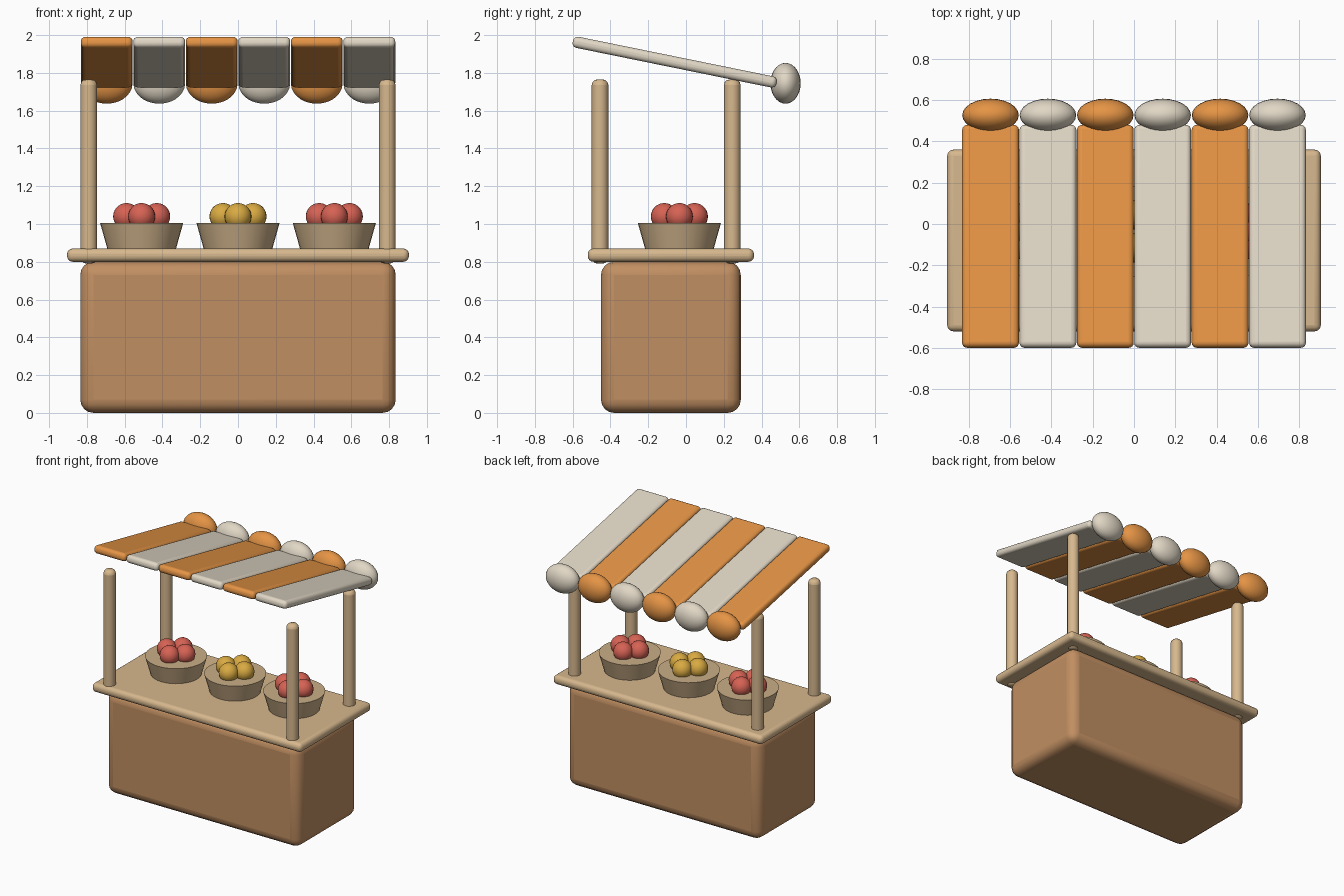
import bpy
from math import radians, sin, cos, tau

if "Cube" in bpy.data.objects:
    bpy.data.objects.remove(bpy.data.objects["Cube"])


def material(name, rgb):
    """Flat material from 0-255 display values, stored as linear."""
    lin = [((c / 255 + 0.055) / 1.055) ** 2.4 for c in rgb] + [1]
    m = bpy.data.materials.new(name)
    m.use_nodes = True
    m.diffuse_color = lin
    m.node_tree.nodes["Principled BSDF"].inputs["Base Color"].default_value = lin
    return m


body_wood = material("brown wood", (193, 143, 98))
pale_wood = material("pale wood", (215, 184, 142))
basket_wood = material("basket wood", (202, 174, 135))
orange = material("orange cloth", (229, 148, 69))
cream = material("cream cloth", (225, 215, 197))
red = material("red fruit", (214, 98, 84))
yellow = material("yellow fruit", (217, 170, 66))


def finish(name, mat, bevel=0, segments=3):
    ob = bpy.context.object
    ob.name = name
    ob.data.materials.append(mat)
    bpy.ops.object.transform_apply(location=False, rotation=False, scale=True)
    if bevel:
        mod = ob.modifiers.new("Rounded edges", "BEVEL")
        mod.width = bevel
        mod.segments = segments
        mod.limit_method = "ANGLE"
        mod.angle_limit = radians(40)
    bpy.ops.object.shade_smooth_by_angle(angle=radians(40))
    return ob


def box(name, mat, centre, size, bevel, tilt=0):
    bpy.ops.mesh.primitive_cube_add(size=1, location=centre, rotation=(tilt, 0, 0))
    bpy.context.object.scale = size
    return finish(name, mat, bevel, 4)


def ball(name, mat, centre, radii):
    bpy.ops.mesh.primitive_uv_sphere_add(segments=24, ring_count=14, radius=1, location=centre)
    bpy.context.object.scale = radii
    return finish(name, mat)


# Stand body and counter
box("stand_body", body_wood, (0, -0.08, 0.4), (1.67, 0.74, 0.8), 0.07)
box("counter_top", pale_wood, (0, -0.08, 0.835), (1.81, 0.88, 0.07), 0.03)

# Four corner posts with rounded ends
for side, x in (("right", -0.79), ("left", 0.79)):
    for end, y in (("front", -0.455), ("back", 0.245)):
        bpy.ops.mesh.primitive_cylinder_add(vertices=24, radius=0.044, depth=0.975,
                                            location=(x, y, 1.278))
        finish(f"{end}_{side}_post", pale_wood, 0.03)

# Baskets, each with four fruits in a ring
for place, x, fruit in (("right", -0.51, red), ("middle", 0, yellow), ("left", 0.51, red)):
    bpy.ops.mesh.primitive_cone_add(vertices=32, radius1=0.175, radius2=0.22, depth=0.16,
                                    location=(x, -0.035, 0.925))
    finish(f"{place}_basket", basket_wood)
    for i in range(4):
        a = i * tau / 4
        ball(f"{place}_fruit_{i + 1}", fruit,
             (x + 0.08 * cos(a), -0.035 + 0.08 * sin(a), 1.04), (0.071,) * 3)

# Sloping striped awning with a rounded scallop at the low end of each strip
PITCH = 0.278
for i in range(6):
    x = (i - 2.5) * PITCH
    cloth = cream if i % 2 else orange
    box(f"awning_strip_{i + 1}", cloth, (x, -0.06, 1.857), (0.275, 1.1, 0.06), 0.025,
        radians(-11.5))
    ball(f"awning_scallop_{i + 1}", cloth, (x, 0.527, 1.745), (0.137, 0.08, 0.108))
